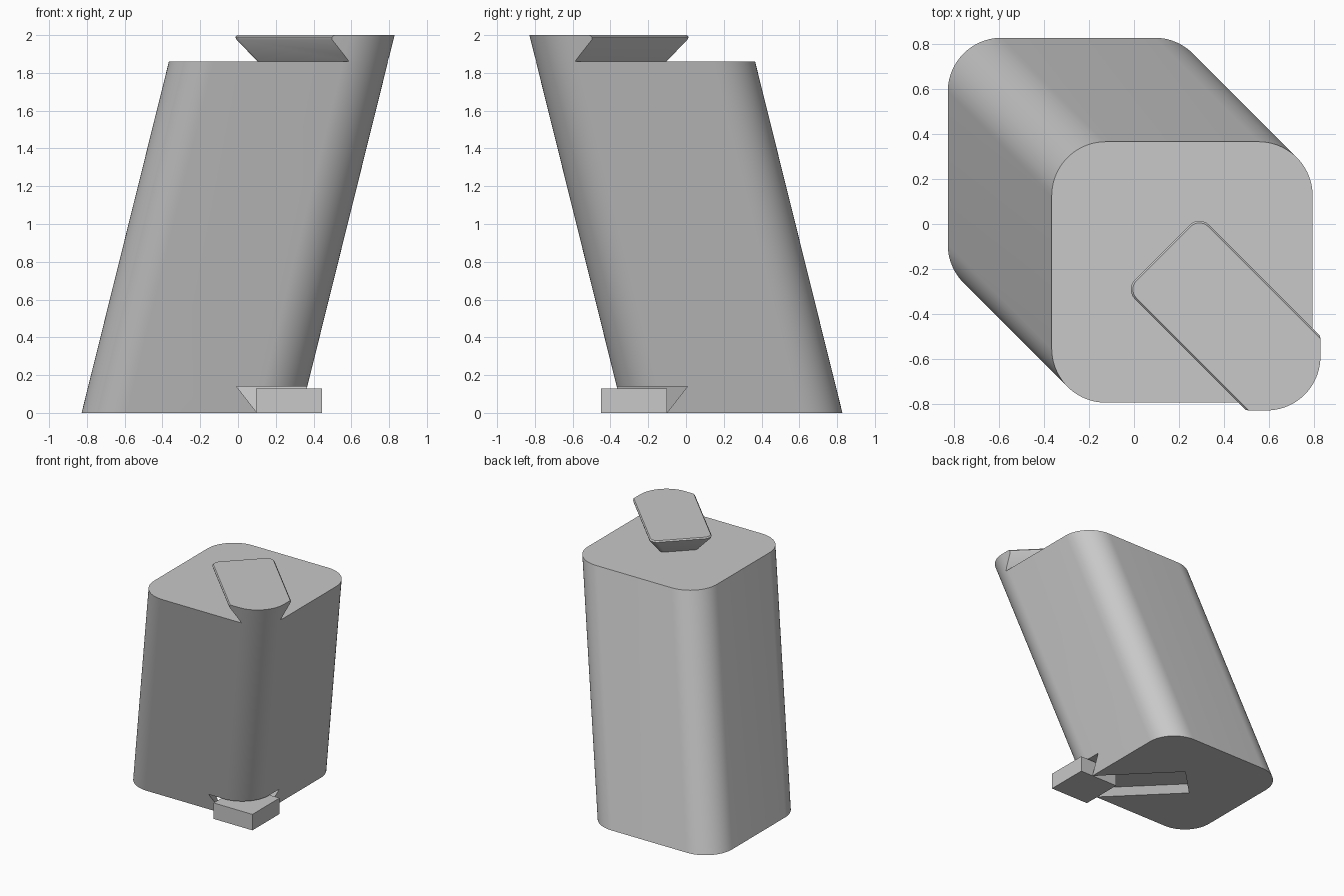
import bpy
import math
from mathutils import Matrix, Vector

if "Cube" in bpy.data.objects:
    bpy.data.objects.remove(bpy.data.objects["Cube"], do_unlink=True)

LEAN = 0.2485          # sideways travel per unit of height
HALF = 0.58            # half width of the body
SHOULDER = 1.86        # top of the body, foot of the tongue
DIAGONAL = Matrix.Rotation(-math.pi / 4, 4, 'Z')

grey = bpy.data.materials.new("light_grey")
grey.use_nodes = True
grey.diffuse_color = (0.58, 0.58, 0.58, 1)
grey.node_tree.nodes["Principled BSDF"].inputs["Base Color"].default_value = grey.diffuse_color


def outline(x0, x1, y0, y1, r, steps=12):
    """Rectangle with rounded corners, counter-clockwise."""
    if r == 0:
        return [(x1, y1), (x0, y1), (x0, y0), (x1, y0)]
    corners = [(x1 - r, y1 - r), (x0 + r, y1 - r), (x0 + r, y0 + r), (x1 - r, y0 + r)]
    points = []
    for i, (cx, cy) in enumerate(corners):
        for k in range(steps + 1):
            a = math.pi / 2 * (i + k / steps)
            points.append((cx + r * math.cos(a), cy + r * math.sin(a)))
    return points


def loft(name, rings):
    """Closed solid through a list of equally long rings."""
    n = len(rings[0])
    faces = [list(range(n))[::-1], [n * (len(rings) - 1) + i for i in range(n)]]
    for j in range(len(rings) - 1):
        for i in range(n):
            k = (i + 1) % n
            faces.append([j * n + i, j * n + k, (j + 1) * n + k, (j + 1) * n + i])
    mesh = bpy.data.meshes.new(name)
    mesh.from_pydata([p for ring in rings for p in ring], [], faces)
    mesh.materials.append(grey)
    obj = bpy.data.objects.new(name, mesh)
    bpy.context.collection.objects.link(obj)
    return obj


def leaning_prism(name, z0, z1):
    base = outline(-HALF, HALF, -HALF, HALF, 0.24, 20)
    return loft(name, [[(x - 0.248 + LEAN * z, y + 0.248 - LEAN * z, z) for x, y in base]
                       for z in (z0, z1)])


def diagonal_rail(name, sections):
    """Dovetail rail along the diagonal; section = height, back end, half width, radius."""
    return loft(name, [[DIAGONAL @ Vector((u, v, z)) for u, v in outline(back, 1.6, -w, w, r)]
                       for z, back, w, r in sections])


def combine(obj, helper, operation):
    helper.hide_render = True
    mod = obj.modifiers.new(operation.lower(), 'BOOLEAN')
    mod.object, mod.operation, mod.solver = helper, operation, 'EXACT'
    bpy.context.view_layer.objects.active = obj
    bpy.ops.object.modifier_apply(modifier=mod.name)
    bpy.data.objects.remove(helper, do_unlink=True)


# Leaning body with a dovetail slot in its underside
body = leaning_prism("body", 0, SHOULDER)
slot = diagonal_rail("slot_cutter", [(-0.07, -0.36, 0.112, 0), (0.14, -0.51, 0.265, 0)])
combine(body, slot, 'DIFFERENCE')

# Dovetail tongue on top, its front end flush with the body corner
tongue = diagonal_rail("top_tongue", [(SHOULDER, 0.276, 0.145, 0.03), (1.975, 0.183, 0.229, 0.06),
                                      (1.99, 0.178, 0.233, 0.06), (2.0, 0.186, 0.225, 0.055)])
combine(tongue, leaning_prism("tongue_trimmer", 1.5, 2.2), 'INTERSECT')

# Square block sitting in the mouth of the slot
block = loft("slot_block", [[(x, y, z) for x, y in outline(0.095, 0.445, -0.45, -0.10, 0)]
                            for z in (0, 0.13)])

for obj in (body, tongue):
    bpy.ops.object.select_all(action='DESELECT')
    obj.select_set(True)
    bpy.context.view_layer.objects.active = obj
    bpy.ops.object.shade_smooth_by_angle(angle=math.radians(30))
